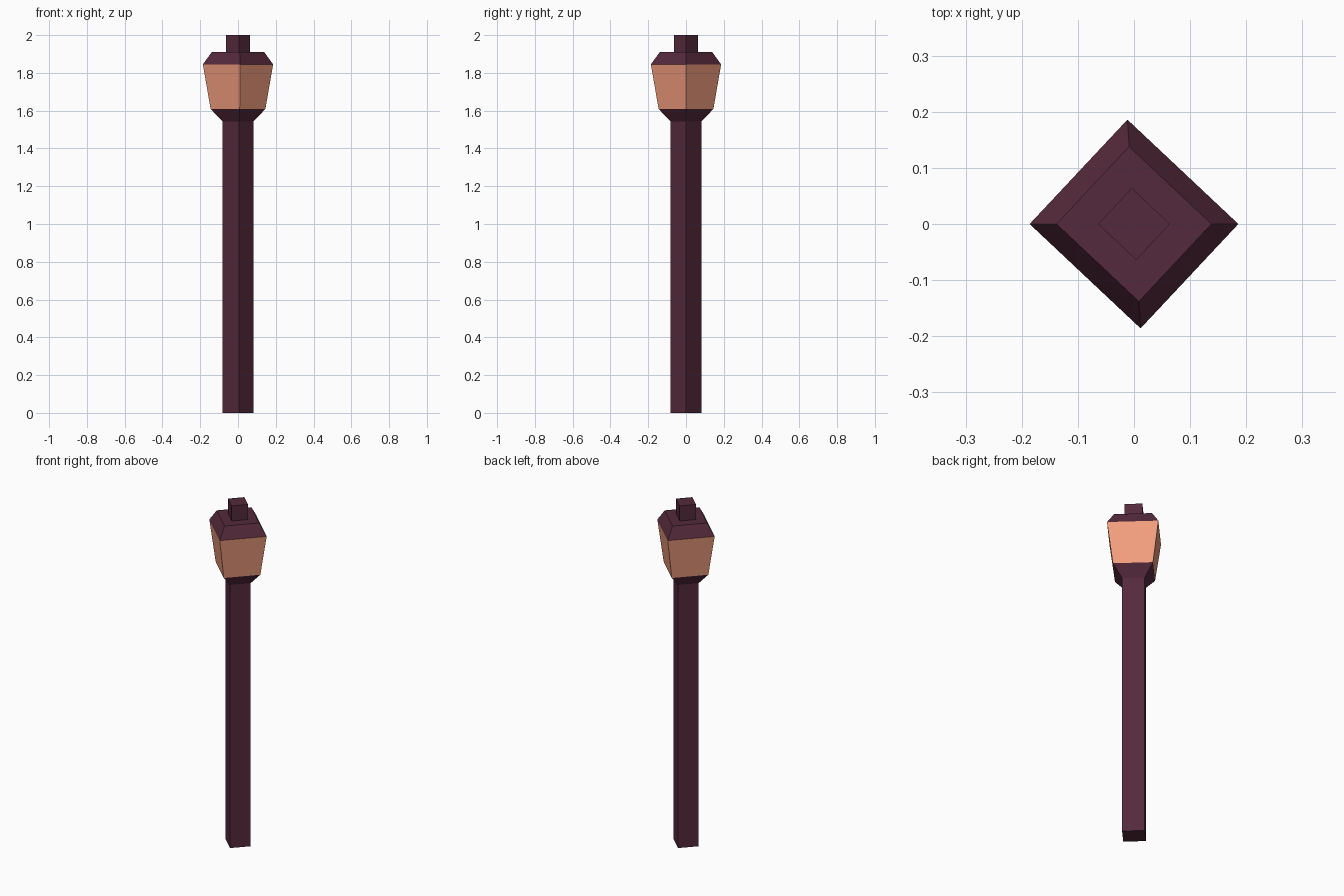
import bpy, bmesh

if "Cube" in bpy.data.objects:
    bpy.data.objects.remove(bpy.data.objects["Cube"])

SKEW = 0.063  # slight lean of the diamond's front and back corners


def material(name, color):
    m = bpy.data.materials.new(name)
    m.diffuse_color = color
    m.use_nodes = True
    m.node_tree.nodes["Principled BSDF"].inputs["Base Color"].default_value = m.diffuse_color
    return m


metal = material("dark_metal", (0.09, 0.023, 0.045, 1))
glass = material("warm_glass", (0.89, 0.34, 0.21, 1))


def prism(name, mat, sections):
    """Closed four-sided solid lofted through (half diagonal, z) sections."""
    bm = bmesh.new()
    rings = [[bm.verts.new((x, y, z)) for x, y in
              ((r, 0), (-SKEW * r, r), (-r, 0), (SKEW * r, -r))]
             for r, z in sections]
    for low, high in zip(rings, rings[1:]):
        for i in range(4):
            j = (i + 1) % 4
            bm.faces.new((low[i], low[j], high[j], high[i]))
    bm.faces.new(rings[0][::-1])
    bm.faces.new(rings[-1])
    mesh = bpy.data.meshes.new(name)
    bm.to_mesh(mesh)
    bm.free()
    mesh.materials.append(mat)
    obj = bpy.data.objects.new(name, mesh)
    bpy.context.collection.objects.link(obj)
    return obj


# Post, flared cup, glowing lantern, roof and top cap, from the ground up
prism("post", metal, [(0.082, 0), (0.082, 1.543)])
prism("lantern_cup", metal, [(0.082, 1.543), (0.145, 1.609)])
prism("lantern_glass", glass, [(0.145, 1.609), (0.186, 1.845)])
prism("roof", metal, [(0.186, 1.845), (0.138, 1.911)])
prism("cap", metal, [(0.064, 1.911), (0.064, 2.0)])
